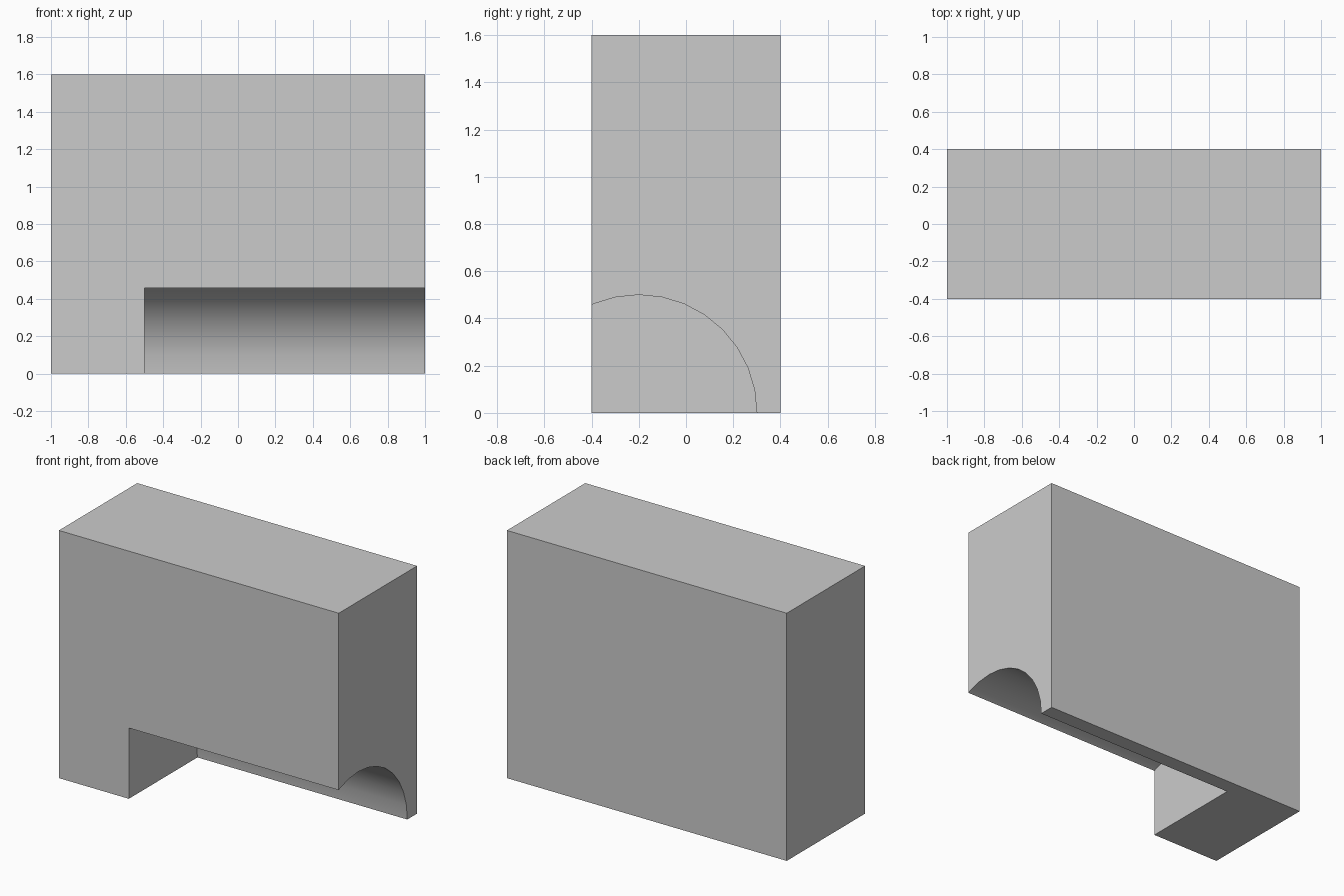
import bpy
from math import pi, radians

old = bpy.data.objects.get("Cube")
if old:
    bpy.data.objects.remove(old, do_unlink=True)

# Material
GREY = (0.6, 0.6, 0.6, 1)
grey = bpy.data.materials.new("plain_grey")
grey.use_nodes = True
grey.diffuse_color = GREY
grey.node_tree.nodes["Principled BSDF"].inputs["Base Color"].default_value = GREY

# Solid block standing on the ground
bpy.ops.mesh.primitive_cube_add(size=1, location=(0, 0, 0.8))
block = bpy.context.object
block.name = "block"
block.scale = (2, 0.8, 1.6)
bpy.ops.object.transform_apply(location=False, rotation=False, scale=True)
block.data.materials.append(grey)

# Round channel cutter, lying along x and running out of the left end
bpy.ops.mesh.primitive_cylinder_add(vertices=32, radius=0.5, depth=2,
                                    location=(0.5, -0.2, 0), rotation=(0, pi / 2, 0))
cutter = bpy.context.object
cutter.name = "channel_cutter"
cutter.data.materials.append(grey)

# Cut the channel, then drop the cutter
cut = block.modifiers.new("channel", 'BOOLEAN')
cut.operation = 'DIFFERENCE'
cut.solver = 'EXACT'
cut.object = cutter
bpy.ops.object.select_all(action='DESELECT')
block.select_set(True)
bpy.context.view_layer.objects.active = block
bpy.ops.object.modifier_apply(modifier=cut.name)
bpy.data.objects.remove(cutter, do_unlink=True)

# Smooth channel wall, sharp block edges
bpy.ops.object.shade_smooth_by_angle(angle=radians(30))
